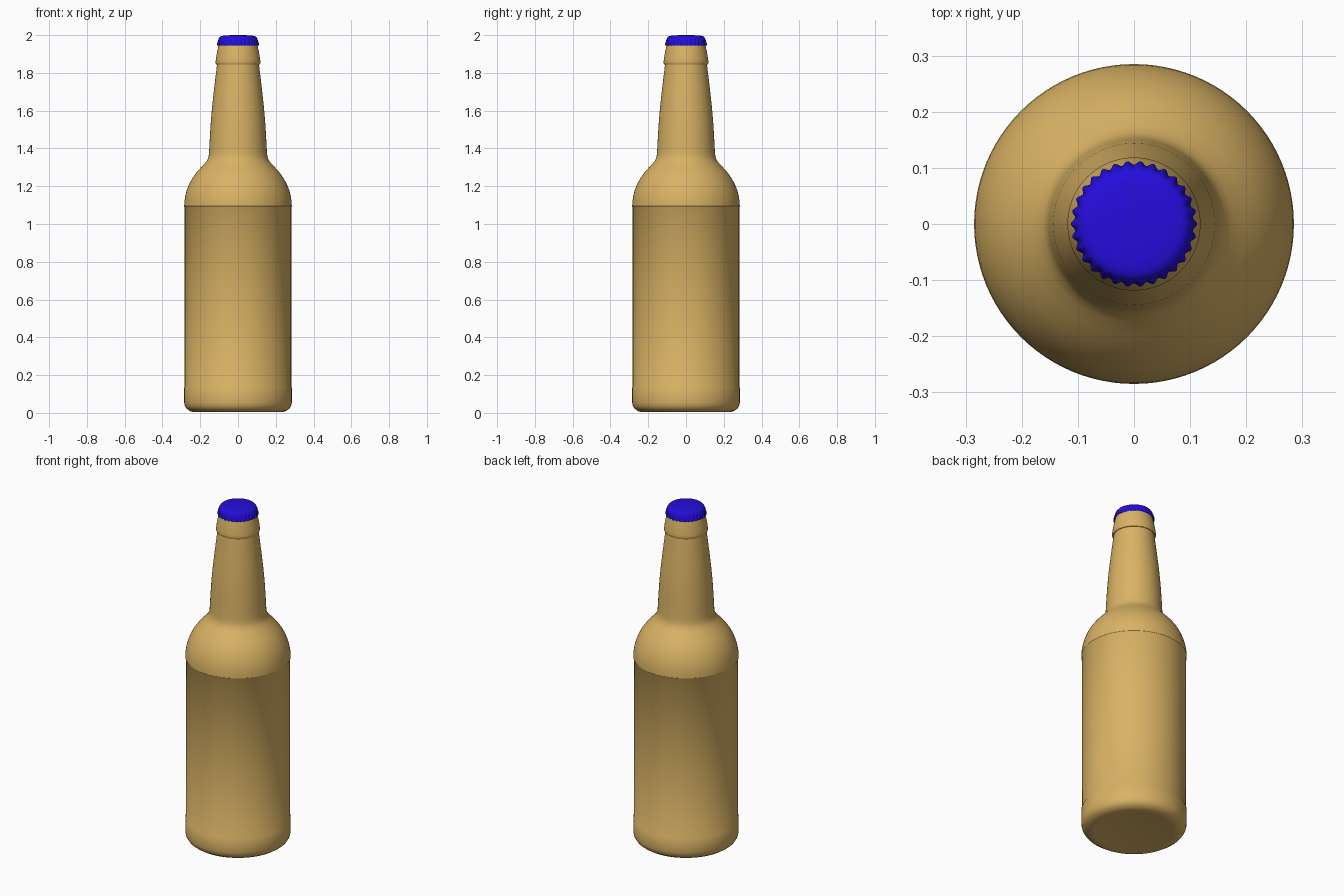
import bpy, bmesh, math

if "Cube" in bpy.data.objects:
    bpy.data.objects.remove(bpy.data.objects["Cube"])

def material(name, rgb):
    m = bpy.data.materials.new(name)
    m.diffuse_color = (*rgb, 1)
    m.use_nodes = True
    m.node_tree.nodes["Principled BSDF"].inputs["Base Color"].default_value = m.diffuse_color
    return m

def lathe(name, profile, sides, mat, angle, flutes=0):
    """Revolve (radius, z, flute depth) points around z; zero radius closes the end."""
    bm = bmesh.new()
    rings = []
    for r, z, depth in profile:
        if r == 0:
            rings.append([bm.verts.new((0, 0, z))])
            continue
        ring = []
        for i in range(sides):
            a = 2 * math.pi * i / sides
            rr = r + depth * math.cos(flutes * a)
            ring.append(bm.verts.new((rr * math.cos(a), rr * math.sin(a), z)))
        rings.append(ring)
    for lo, hi in zip(rings, rings[1:]):
        for i in range(sides):
            j = (i + 1) % sides
            vs = [lo[i % len(lo)], lo[j % len(lo)], hi[j % len(hi)], hi[i % len(hi)]]
            bm.faces.new(list(dict.fromkeys(vs)))
    bmesh.ops.recalc_face_normals(bm, faces=bm.faces)
    me = bpy.data.meshes.new(name)
    bm.to_mesh(me)
    bm.free()
    me.materials.append(mat)
    ob = bpy.data.objects.new(name, me)
    bpy.context.collection.objects.link(ob)
    bpy.ops.object.select_all(action='DESELECT')
    ob.select_set(True)
    bpy.context.view_layer.objects.active = ob
    bpy.ops.object.shade_smooth_by_angle(angle=math.radians(angle))
    return ob

tan = material("tan_glass", (0.70, 0.45, 0.13))
blue = material("blue_cap", (0.018, 0.004, 0.72))

# Bottle: base, recessed label panel, shoulder, neck and lip
bottle = [
    (0, 0.012), (0.18, 0.01), (0.215, 0.004), (0.235, 0.004), (0.255, 0.01),
    (0.272, 0.022), (0.281, 0.036), (0.285, 0.055), (0.285, 0.135),
    (0.282, 0.14), (0.282, 1.09), (0.285, 1.094),
    (0.2835, 1.12), (0.279, 1.15), (0.271, 1.18), (0.259, 1.21), (0.243, 1.24),
    (0.222, 1.27), (0.198, 1.297), (0.175, 1.322), (0.163, 1.338), (0.156, 1.356),
    (0.153, 1.38), (0.150, 1.44), (0.144, 1.54), (0.137, 1.62), (0.126, 1.72),
    (0.114, 1.82), (0.111, 1.845), (0.115, 1.845), (0.118, 1.851), (0.1185, 1.86),
    (0.117, 1.872), (0.111, 1.91), (0.102, 1.95), (0.095, 1.975), (0, 1.98),
]
lathe("bottle", [(r, z, 0) for r, z in bottle], 96, tan, 40)

# Crown cap: fluted skirt fading into a rounded top
cap = [
    (0.101, 1.951, 0), (0.109, 1.945, 0.0035), (0.1075, 1.955, 0.003),
    (0.104, 1.972, 0.0018), (0.100, 1.985, 0.0006), (0.094, 1.992, 0),
    (0.084, 1.996, 0), (0.06, 1.999, 0), (0, 2.0, 0),
]
lathe("bottle_cap", cap, 240, blue, 50, flutes=30)
